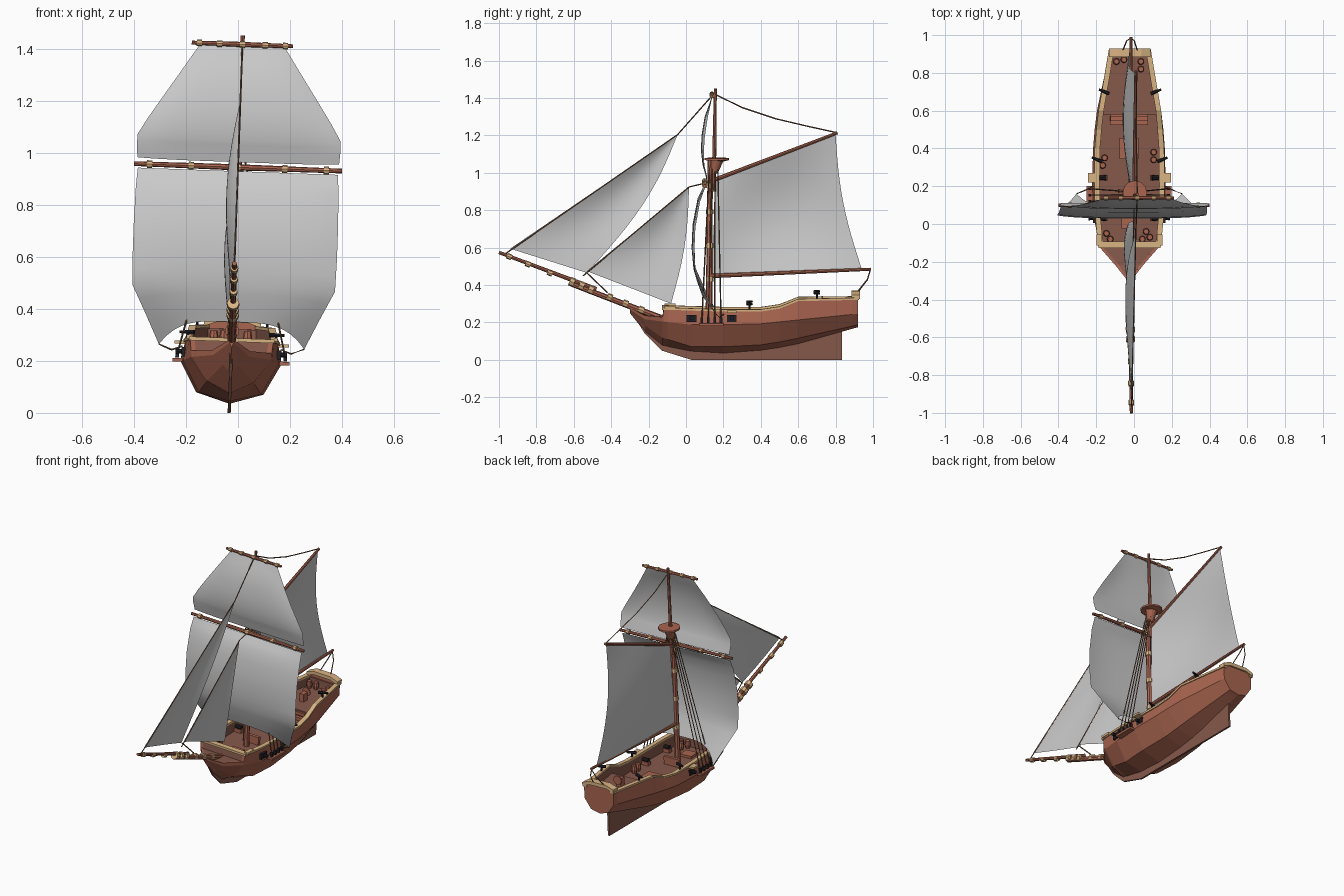
import bpy, bmesh, math
from mathutils import Vector, Matrix

if "Cube" in bpy.data.objects:
    bpy.data.objects.remove(bpy.data.objects["Cube"])


def material(name, rgb):
    m = bpy.data.materials.new(name)
    m.diffuse_color = (*rgb, 1)
    m.use_nodes = True
    m.node_tree.nodes["Principled BSDF"].inputs["Base Color"].default_value = m.diffuse_color
    return m


RED = material("red_wood", (.40, .13, .08))
DECK = material("deck_wood", (.24, .10, .07))
TAN = material("tan_wood", (.70, .46, .23))
ROPE = material("rope", (.20, .11, .06))
BLACK = material("iron", (.015, .015, .02))


def finish(name, bm, mats, smooth=False):
    bmesh.ops.recalc_face_normals(bm, faces=bm.faces)
    for f in bm.faces:
        f.smooth = smooth
    me = bpy.data.meshes.new(name)
    bm.to_mesh(me)
    bm.free()
    for m in mats:
        me.materials.append(m)
    ob = bpy.data.objects.new(name, me)
    bpy.context.collection.objects.link(ob)
    return ob


def loft(name, rings, mats, index=lambda i: 0):
    """Skin closed rings and cap both ends; index picks the material per ring edge."""
    bm = bmesh.new()
    vs = [[bm.verts.new(p) for p in r] for r in rings]
    n = len(rings[0])
    for a, b in zip(vs, vs[1:]):
        for i in range(n):
            f = bm.faces.new((a[i], a[(i + 1) % n], b[(i + 1) % n], b[i]))
            f.material_index = index(i)
    bm.faces.new(vs[0])
    bm.faces.new(vs[-1])
    return finish(name, bm, mats)


def tube(name, pts, radii, mat, n=8):
    pts = [Vector(p) for p in pts]
    if not isinstance(radii, (list, tuple)):
        radii = [radii] * len(pts)
    rings = []
    for i, p in enumerate(pts):
        d = (pts[min(i + 1, len(pts) - 1)] - pts[max(i - 1, 0)]).normalized()
        a = d.cross(Vector((1, 0, 0)) if abs(d.x) < .9 else Vector((0, 0, 1))).normalized()
        b = d.cross(a)
        rings.append([p + radii[i] * (a * math.cos(t) + b * math.sin(t))
                      for t in (2 * math.pi * k / n for k in range(n))])
    return loft(name, rings, [mat])


def rope(name, *pts):
    return tube(name, pts, .0035, ROPE, 4)


def box(name, c, s, mat):
    x, y, z = (v / 2 for v in s)
    return loft(name, [[(c[0] + i * x, c[1] + j * y, c[2] + k * z)
                        for i, j in ((-1, -1), (1, -1), (1, 1), (-1, 1))] for k in (-1, 1)], [mat])


def surface(name, f, nu=14, nv=12):
    bm = bmesh.new()
    g = [[bm.verts.new(f(i / nu, j / nv)) for i in range(nu + 1)] for j in range(nv + 1)]
    for a, b in zip(g, g[1:]):
        for i in range(nu):
            bm.faces.new((a[i], a[i + 1], b[i + 1], b[i]))
    bmesh.ops.remove_doubles(bm, verts=bm.verts, dist=1e-5)
    return finish(name, bm, [], True)


def interp(table, k):
    for a, b in zip(table, table[1:]):
        if k <= b[0]:
            t = (k - a[0]) / (b[0] - a[0])
            return [p + (q - p) * t for p, q in zip(a, b)]
    return list(table[-1])


# Hull sections: y, keel z, bilge x z, wale x z, top x z
S = [(-.30, .25, .004, .26, .008, .27, .01, .28), (-.22, .15, .03, .185, .07, .22, .072, .24),
     (-.125, .075, .09, .12, .15, .21, .155, .235), (-.12, .075, .09, .12, .155, .21, .16, .275),
     (.03, .045, .12, .075, .185, .195, .175, .27), (.2, .035, .13, .075, .195, .195, .18, .265),
     (.4, .05, .12, .085, .19, .2, .178, .265), (.5, .065, .115, .1, .182, .21, .17, .28),
     (.6, .085, .105, .12, .17, .22, .16, .32), (.92, .175, .06, .19, .103, .25, .105, .325)]
# Deck heights along the hull
D = [(-.3, .279), (-.22, .239), (-.125, .234), (-.12, .274), (-.1, .272), (-.099, .2), (.03, .2),
     (.2, .2), (.4, .2), (.5, .2), (.579, .2), (.58, .27), (.6, .27), (.89, .27), (.891, .322), (.92, .324)]
rings = []
for y, deck in D:
    _, zk, x1, z1, x2, z2, xt, zt = interp(S, y)
    xi = xt - min(.018, xt * .4)
    half = [(0, zk), (x1, z1), (x2, z2), (xt, zt), (xi, zt), (xi, deck), (0, deck)]
    rings.append([(x, y, z) for x, z in half] + [(-x, y, z) for x, z in half[-2:0:-1]])
loft("hull", rings, [RED, DECK], lambda i: 1 if 4 <= i <= 7 else 0)

# Keel fin and stem
prof = [(-.31, .285), (-.22, .14), (-.13, .05), (.03, 0), (.835, 0), (.835, .17), (.1, .06), (-.12, .10), (-.25, .23)]
loft("keel", [[(x, y, z) for y, z in prof] for x in (-.006, .006)], [DECK])

# Rails on the bulwarks
for s in (-1, 1):
    rr = []
    for y in (-.12, .03, .2, .4, .5, .6, .75, .925):
        st = interp(S, y)
        x, z = st[6], st[7]
        rr.append([(s * (x - .022), y, z), (s * (x + .006), y, z),
                   (s * (x + .006), y, z + .012), (s * (x - .022), y, z + .012)])
    loft("side_rail", rr, [TAN])
    box("bow_rail_block", (s * .162, -.085, .288), (.026, .06, .014), TAN)
box("bow_rail", (0, -.11, .281), (.33, .035, .014), TAN)
loft("stern_rail", [[(x, y, z + h) for y, h in ((.885, 0), (.93, 0), (.93, .022), (.885, .022))]
                    for x, z in ((-.11, .33), (-.06, .348), (.06, .348), (.11, .33))], [TAN])
box("stern_board", (0, .91, .335), (.18, .02, .03), RED)

# Mast, topmast and round top
tube("lower_mast", [(0, .122, .19), (0, .13, 1.08)], [.018, .014], RED)
tube("topmast", [(0, .148, .9), (0, .157, 1.452)], [.012, .008], RED)
tube("mast_top", [(0, .15, 1.0), (0, .165, 1.068), (0, .165, 1.069), (0, .165, 1.08)], [.018, .035, .065, .065], RED, 12)
for z in (.42, .6, .78, .92):
    tube("mast_band", [(0, .127, z), (0, .127, z + .025)], .021, TAN)

# Yards, gaff and boom
for name, y, z, h, r in (("main_yard", .10, .945, .40, .012), ("top_yard", .138, 1.418, .195, .010)):
    tube(name, [(-h, y, z), (0, y, z), (h, y, z)], [r * .75, r, r * .75], RED)
    for k in (-.85, -.45, 0, .45, .85):
        tube("yard_band", [(k * h - .01, y, z), (k * h + .01, y, z)], r * 1.25, TAN)
tube("gaff", [(0, .15, .963), (0, .81, 1.215)], [.011, .008], RED)
tube("boom", [(0, .11, .448), (0, .99, .485)], [.012, .008], RED)

# Bowsprit with doubled jib boom
def sprit(t, up=0):
    return (0, -.16 - .84 * t, .235 + .34 * t + up)


tube("bowsprit", [sprit(-.05), sprit(.54, -.012)], [.017, .014], RED)
tube("jib_boom", [sprit(.38, .014), sprit(1)], [.012, .009], RED)
for t in (.08, .18, .28, .40, .46, .52, .66, .8, .92):
    tube("bowsprit_band", [sprit(t), sprit(t + .03)], .019 if t < .35 else .024 if t < .55 else .015, TAN)

# Square sails: z middle, z edge, half width, y middle, y edge
COURSE = [(.93, .93, .385, .10, .10), (.86, .86, .39, .062, .075), (.72, .72, .393, .035, .05),
          (.60, .60, .393, .03, .045), (.49, .48, .39, .04, .05), (.42, .37, .335, .06, .10), (.35, .255, .28, .085, .16)]
TOPSAIL = [(1.41, 1.41, .165, .14, .14), (1.3, 1.3, .237, .10, .115), (1.2, 1.2, .303, .083, .10),
           (1.12, 1.12, .355, .08, .095), (1.05, 1.06, .39, .088, .095), (1.01, 1.02, .392, .10, .10), (.965, .97, .388, .112, .112)]


def square_sail(name, rows):
    table = [(i, *r) for i, r in enumerate(rows)]

    def f(u, v):
        _, zc, ze, hw, yc, ye = interp(table, v * (len(rows) - 1))
        s = 2 * u - 1
        return (s * hw, yc + (ye - yc) * s ** 4, zc + (ze - zc) * s ** 4)
    surface(name, f, 20, 12)


square_sail("course_sail", COURSE)
square_sail("topsail", TOPSAIL)


# Fore-and-aft sails: luff, leech, sideways belly and leech roach
def side_sail(name, foot_l, head_l, foot_r, head_r, belly, roach):
    a, b, c, d = map(Vector, (foot_l, head_l, foot_r, head_r))

    def f(u, v):
        p = a.lerp(b, v).lerp(c.lerp(d, v), u)
        k = math.sin(math.pi * v)
        return p + Vector((-belly * math.sin(math.pi * u * .85) * (k + .15 * (1 - v)), roach * u * k, 0))
    surface(name, f)


side_sail("gaff_sail", (0, .135, .455), (0, .16, .955), (0, .94, .485), (0, .80, 1.205), .05, -.03)
side_sail("outer_jib", (0, -.94, .595), (0, -.045, 1.205), (-.012, -.53, .465), (0, -.045, 1.205), .035, .06)
side_sail("inner_jib", (0, -.53, .475), (0, .016, .925), (-.012, -.08, .30), (0, .016, .925), .035, .025)

# Stays, halyards and sheets
rope("outer_stay", (0, -.97, .565), (0, -.045, 1.205), (0, .145, 1.42))
rope("inner_stay", (0, -.55, .45), (0, .016, .925), (0, .12, .95))
rope("peak_halyard", (0, .157, 1.42), (0, .30, 1.35), (0, .48, 1.29), (0, .65, 1.25), (0, .81, 1.215))
rope("jib_sheet", (-.012, -.53, .465), (0, -.42, .36))
for s in (-1, 1):
    rope("boom_sheet", (0, .985, .48), (s * .02, .97, .43), (s * .04, .915, .36))
    rope("course_sheet", (s * .28, .16, .255), (s * .23, .18, .235), (s * .19, .2, .25))
    # Shrouds with channels and deadeyes
    box("channel", (s * .203, .135, .197), (.045, .13, .014), RED)
    for i in range(4):
        y = .085 + .034 * i
        rope("shroud", (s * .208, y, .22), (s * .012, .125 + .015 * i, 1.03))
        box("deadeye", (s * .208, y, .22), (.014, .014, .028), BLACK)
    # Cannons and gunports
    for y in (.03, .245):
        box("gunport", (s * .184, y, .228), (.016, .052, .036), BLACK)
        tube("cannon", [(s * .12, y, .23), (s * .20, y, .23), (s * .215, y, .23)], [.014, .009, .011], BLACK)
        box("cannon_carriage", (s * .14, y, .211), (.05, .03, .022), RED)
    box("rail_cap", (s * .2, .245, .265), (.04, .05, .012), TAN)
    # Swivel guns
    for y in (.34, .70):
        st = interp(S, y)
        x, z = st[6] - .008, st[7] + .01
        tube("swivel_post", [(s * x, y, z), (s * x, y, z + .025)], .006, BLACK, 6)
        tube("swivel_gun", [(s * (x - .025), y - .01, z + .03), (s * (x + .03), y + .012, z + .03)], [.010, .006], BLACK, 6)

# Deck fittings: barrels, hatch, stairs, helm
for x, y in ((-.13, .35), (-.14, .31), (.13, .38), (.13, .34), (-.07, .86), (-.03, .87), (.06, .86), (.06, .82),
             (-.12, -.05), (-.10, -.08), (.09, -.04), (.11, -.07), (.07, -.08)):
    z = .27 if y > .58 else .2
    tube("barrel", [(x, y, z), (x, y, z + .022), (x, y, z + .045)], [.014, .018, .014], RED)
box("hatch", (0, .4, .207), (.10, .11, .016), RED)
box("fore_hatch", (0, .01, .207), (.08, .07, .016), RED)
box("mast_bench", (0, .175, .225), (.11, .02, .05), RED)
for i in range(3):
    box("stair", (0, .535 + .022 * i, .208 + .022 * i), (.20, .022, .02), RED)
box("helm_stand", (0, .70, .295), (.03, .04, .05), RED)
tube("helm_wheel", [(0, .725, .315), (0, .732, .315)], .028, RED, 10)

# The whole ship heels slightly to the right
heel = Matrix.Translation((-.034, 0, 0)) @ Matrix.Rotation(.036, 4, 'Y')
for ob in bpy.data.objects:
    ob.data.transform(heel)
